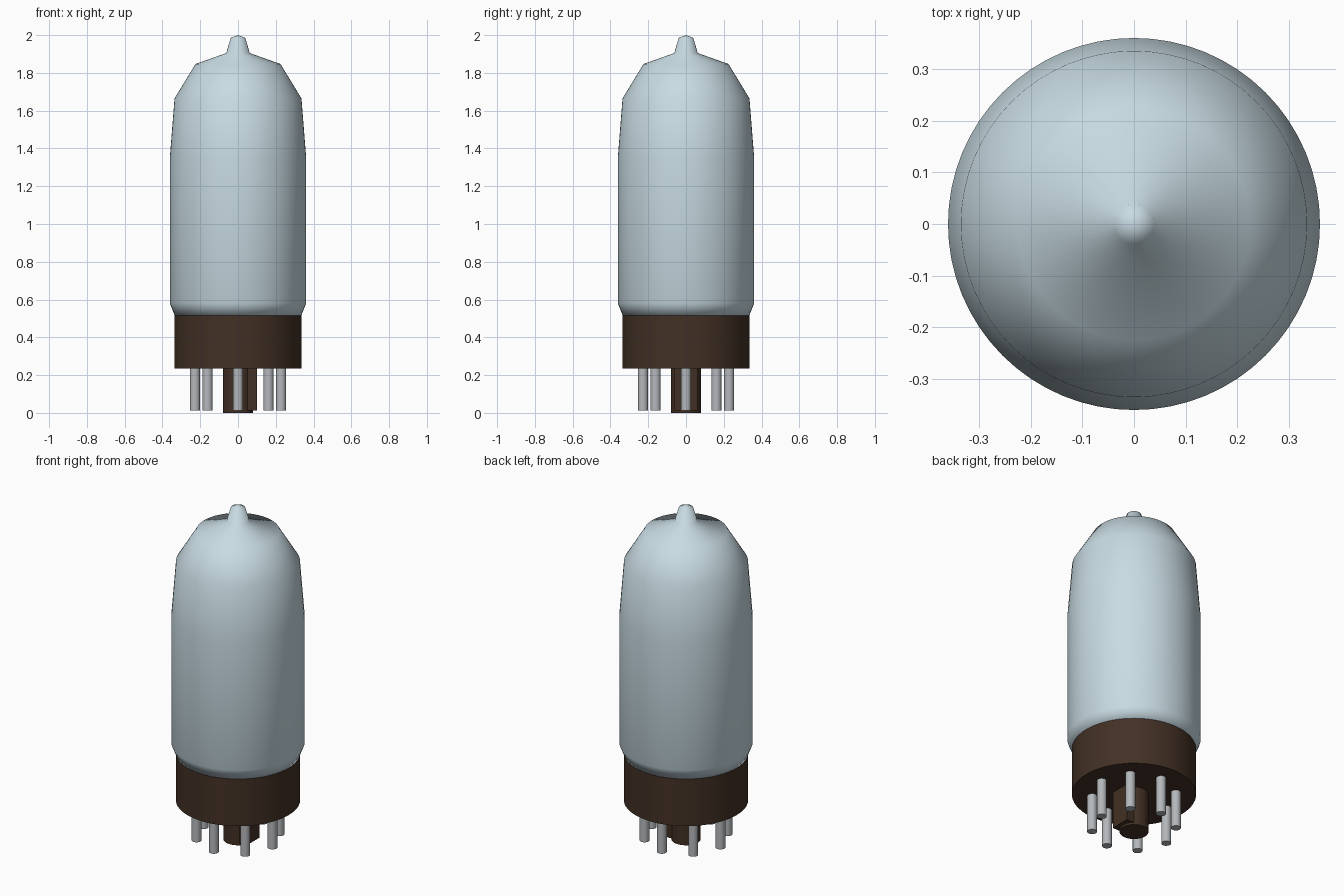
import bpy, bmesh, math

if "Cube" in bpy.data.objects:
    bpy.data.objects.remove(bpy.data.objects["Cube"])


def material(name, color):
    m = bpy.data.materials.new(name)
    m.diffuse_color = (*color, 1)
    m.use_nodes = True
    m.node_tree.nodes["Principled BSDF"].inputs["Base Color"].default_value = m.diffuse_color
    return m


glass = material("pale_blue_glass", (0.58, 0.71, 0.77))
bakelite = material("dark_brown", (0.055, 0.030, 0.018))
metal = material("grey_metal", (0.46, 0.48, 0.50))


def finish(name, bm, mat, smooth_angle):
    bmesh.ops.recalc_face_normals(bm, faces=bm.faces)
    mesh = bpy.data.meshes.new(name)
    bm.to_mesh(mesh)
    bm.free()
    mesh.materials.append(mat)
    ob = bpy.data.objects.new(name, mesh)
    bpy.context.collection.objects.link(ob)
    bpy.ops.object.select_all(action='DESELECT')
    ob.select_set(True)
    bpy.context.view_layer.objects.active = ob
    bpy.ops.object.shade_smooth_by_angle(angle=math.radians(smooth_angle))
    return ob


def lathe(name, profile, mat, sides, x=0, y=0, smooth_angle=40):
    """Spin a (radius, z) profile around a vertical axis at x, y."""
    bm = bmesh.new()
    verts = [bm.verts.new((r, 0, z)) for r, z in profile]
    edges = [bm.edges.new(p) for p in zip(verts, verts[1:])]
    bmesh.ops.spin(bm, geom=verts + edges, cent=(0, 0, 0), axis=(0, 0, 1),
                   angle=math.tau, steps=sides, use_duplicate=False)
    bmesh.ops.remove_doubles(bm, verts=bm.verts, dist=1e-4)
    bmesh.ops.translate(bm, verts=bm.verts, vec=(x, y, 0))
    return finish(name, bm, mat, smooth_angle)


# Glass envelope with the pinched-off tip
lathe("glass_envelope",
      [(0, 0.515), (0.335, 0.515), (0.361, 0.58), (0.361, 1.35), (0.336, 1.665),
       (0.225, 1.847), (0.062, 1.905), (0.039, 1.985), (0, 2.0)],
      glass, 64, smooth_angle=75)

# Base cup
lathe("base", [(0, 0.235), (0.337, 0.235), (0.337, 0.516), (0, 0.516)], bakelite, 64)

# Central locating post with its key on the right
lathe("locating_post", [(0, 0), (0.079, 0), (0.079, 0.24), (0, 0.24)], bakelite, 32)
bm = bmesh.new()
bmesh.ops.create_cube(bm, size=1)
bmesh.ops.scale(bm, vec=(0.10, 0.12, 0.227), verts=bm.verts)
bmesh.ops.translate(bm, vec=(0.05, 0, 0.1265), verts=bm.verts)
finish("locating_key", bm, bakelite, 30)

# Ring of eight contact pins
for i in range(8):
    a = i * math.tau / 8
    lathe(f"contact_pin_{i + 1}", [(0, 0.012), (0.027, 0.012), (0.027, 0.24), (0, 0.24)],
          metal, 16, 0.228 * math.cos(a), 0.228 * math.sin(a))
